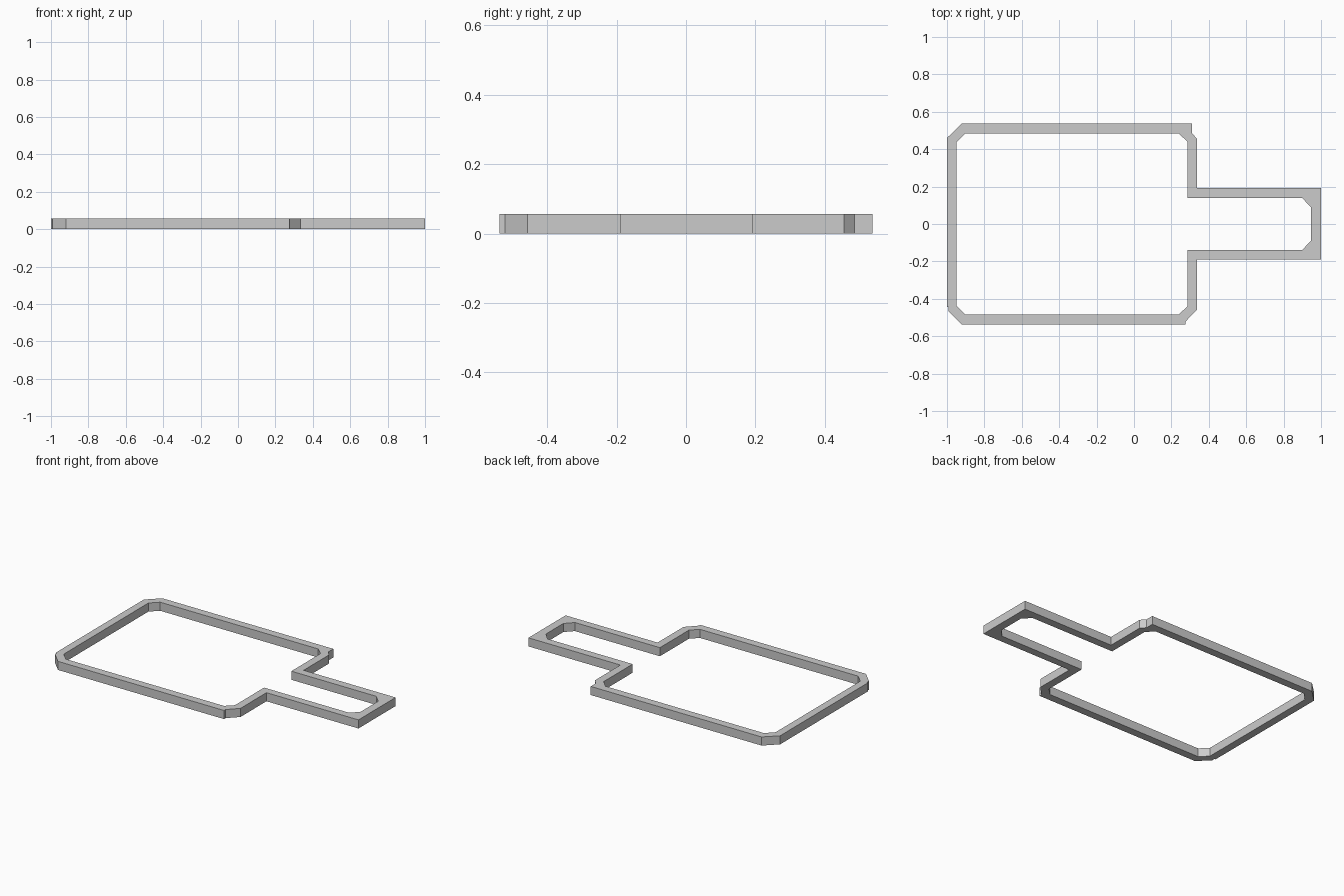
import bpy
import bmesh

default_cube = bpy.data.objects.get("Cube")
if default_cube:
    bpy.data.objects.remove(default_cube, do_unlink=True)

HEIGHT = 0.056

grey = bpy.data.materials.new("light grey")
grey.use_nodes = True
colour = (0.6, 0.6, 0.6, 1)
grey.diffuse_color = colour
grey.node_tree.nodes["Principled BSDF"].inputs["Base Color"].default_value = colour


def mirrored(half):
    """Close a half outline by reflecting it front to back."""
    return half + [(x, -y) for x, y in reversed(half)]


# Outer outline: chamfered body with a narrow square-ended neck;
# the notches at the corners are not symmetric
outer = [
    (-1, 0.46), (-0.92, 0.537), (0.31, 0.537), (0.31, 0.485), (0.338, 0.455),
    (0.338, 0.192), (1, 0.192), (1, -0.19), (0.338, -0.19),
    (0.338, -0.457), (0.275, -0.522), (0.275, -0.537), (-0.92, -0.537),
    (-0.992, -0.465), (-0.992, -0.445), (-1, -0.445),
]

# Inner opening: chamfered at every far corner
inner = mirrored([
    (-0.95, 0.435), (-0.9, 0.485), (0.238, 0.485), (0.286, 0.44),
    (0.286, 0.14), (0.898, 0.14), (0.946, 0.09),
])

# Fill the band between both outlines, then raise it into a solid rim
bm = bmesh.new()
edges = []
for outline in (outer, inner):
    verts = [bm.verts.new((x, y, 0)) for x, y in outline]
    edges += [bm.edges.new((a, b)) for a, b in zip(verts, verts[1:] + verts[:1])]
bmesh.ops.triangle_fill(bm, edges=edges, use_beauty=True, normal=(0, 0, 1))
raised = bmesh.ops.extrude_face_region(bm, geom=bm.faces[:], use_keep_orig=True)
top = [v for v in raised["geom"] if isinstance(v, bmesh.types.BMVert)]
bmesh.ops.translate(bm, verts=top, vec=(0, 0, HEIGHT))
bmesh.ops.recalc_face_normals(bm, faces=bm.faces[:])

mesh = bpy.data.meshes.new("outline_rim")
bm.to_mesh(mesh)
bm.free()
mesh.materials.append(grey)
rim = bpy.data.objects.new("outline_rim", mesh)
bpy.context.collection.objects.link(rim)
